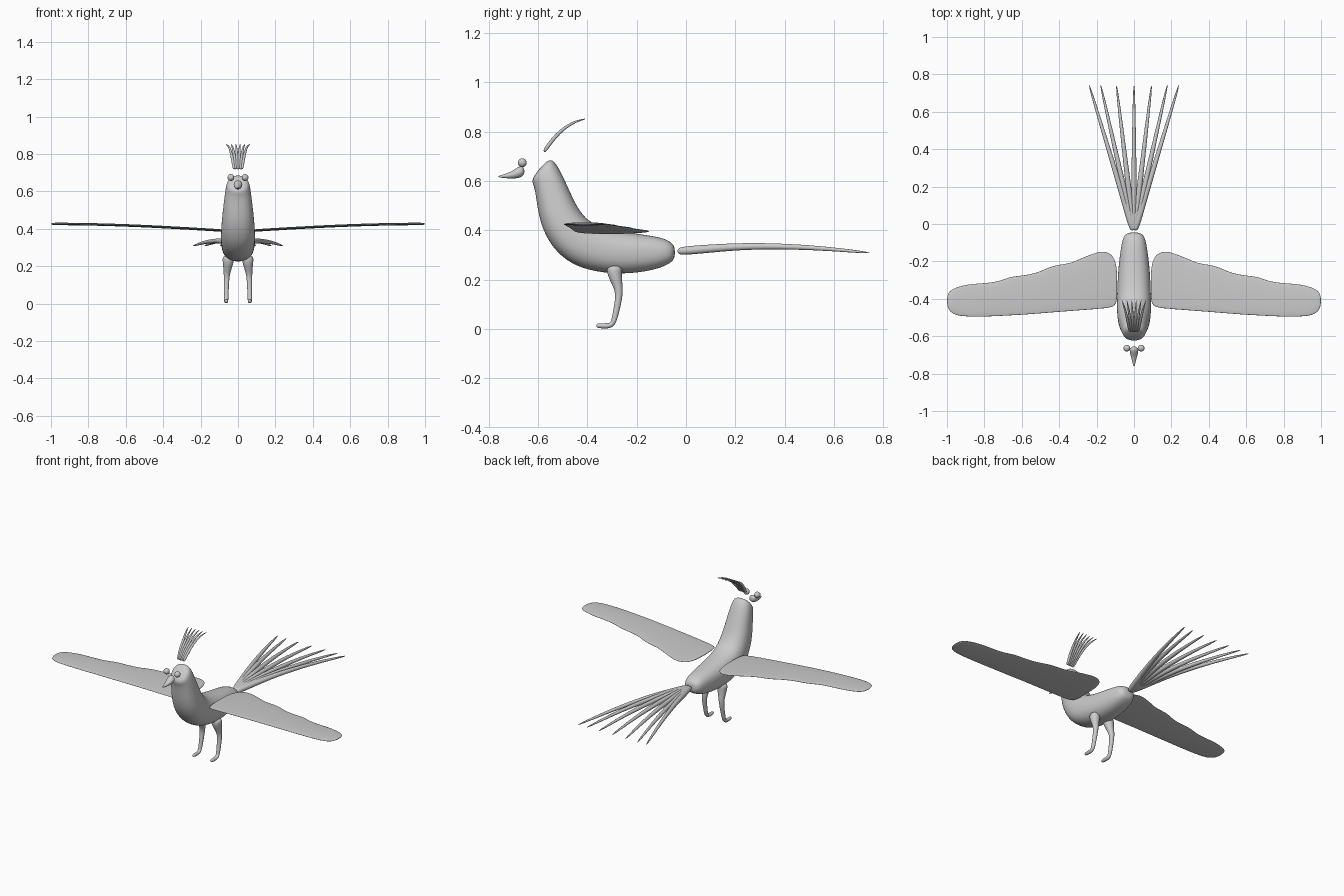
import bpy
import bmesh
import math
from mathutils import Vector

cube = bpy.data.objects.get("Cube")
if cube:
    bpy.data.objects.remove(cube, do_unlink=True)

grey = bpy.data.materials.new("plain grey")
grey.use_nodes = True
colour = (0.6, 0.6, 0.6, 1)
grey.diffuse_color = colour
grey.node_tree.nodes["Principled BSDF"].inputs["Base Color"].default_value = colour


def finish(name, bm, levels):
    bmesh.ops.recalc_face_normals(bm, faces=bm.faces)
    for face in bm.faces:
        face.smooth = True
    mesh = bpy.data.meshes.new(name)
    bm.to_mesh(mesh)
    bm.free()
    mesh.materials.append(grey)
    obj = bpy.data.objects.new(name, mesh)
    bpy.context.collection.objects.link(obj)
    if levels:
        obj.modifiers.new("Smooth", 'SUBSURF').levels = levels
        obj.modifiers["Smooth"].render_levels = levels
    return obj


def loft(name, rings, sides=16, levels=2, power=1.0):
    """Skin a row of elliptical rings, each given as centre and two half axes."""
    bm = bmesh.new()
    loops = []
    for centre, u, v in rings:
        loop = []
        for i in range(sides):
            a = math.tau * i / sides
            c, s = math.cos(a), math.sin(a)
            c = math.copysign(abs(c) ** power, c)
            s = math.copysign(abs(s) ** power, s)
            loop.append(bm.verts.new(Vector(centre) + Vector(u) * c + Vector(v) * s))
        loops.append(loop)
    for a, b in zip(loops, loops[1:]):
        for i in range(sides):
            j = (i + 1) % sides
            bm.faces.new((a[i], a[j], b[j], b[i]))
    bm.faces.new(loops[0])
    bm.faces.new(loops[-1])
    return finish(name, bm, levels)


def tube(name, points, radii, sides=8, levels=2):
    """Tapered tube through points lying close to a vertical front-back plane."""
    pts = [Vector(p) for p in points]
    rings = []
    for i, p in enumerate(pts):
        t = (pts[min(i + 1, len(pts) - 1)] - pts[max(i - 1, 0)]).normalized()
        u = (Vector((1, 0, 0)) - t * t.x).normalized()
        rings.append((p, u * radii[i], t.cross(u) * radii[i]))
    return loft(name, rings, sides, levels)


# Body: front/belly point, back point (y, z) and half width
body = [
    (-.612, .628, -.575, .672, .030),
    (-.628, .598, -.548, .692, .056),
    (-.614, .575, -.522, .668, .066),
    (-.606, .510, -.480, .580, .076),
    (-.590, .420, -.445, .500, .086),
    (-.545, .330, -.405, .445, .092),
    (-.470, .262, -.360, .420, .092),
    (-.370, .230, -.290, .402, .090),
    (-.250, .220, -.200, .387, .084),
    (-.130, .237, -.110, .374, .070),
    (-.068, .262, -.066, .358, .058),
    (-.044, .285, -.044, .335, .034),
]
rings = []
for fy, fz, by, bz, w in body:
    rings.append(((0, (fy + by) / 2, (fz + bz) / 2), (w, 0, 0),
                  (0, (by - fy) / 2, (bz - fz) / 2)))
loft("body", rings, 20, 2, 0.85)

# Beak: y, bottom, top, half width
beak = [(-.762, .615, .621, .003), (-.735, .611, .628, .010),
        (-.705, .609, .640, .018), (-.682, .610, .658, .025),
        (-.665, .616, .662, .023), (-.655, .628, .650, .010)]
loft("beak", [((0, y, (b + t) / 2), (w, 0, 0), (0, 0, (t - b) / 2))
              for y, b, t, w in beak], 12)

# Wing sections: span, leading edge, trailing edge
wing = [
    (.090, -.385, -.270), (.094, -.428, -.215), (.108, -.446, -.170),
    (.140, -.456, -.143), (.180, -.459, -.140), (.220, -.463, -.152),
    (.285, -.467, -.178), (.340, -.471, -.205), (.410, -.476, -.213),
    (.460, -.480, -.228), (.520, -.484, -.258), (.600, -.490, -.272),
    (.665, -.493, -.277), (.720, -.496, -.303), (.800, -.499, -.313),
    (.880, -.499, -.317), (.945, -.494, -.333), (.985, -.474, -.353),
    (1.00, -.435, -.385),
]

for side, label in ((1, "left"), (-1, "right")):
    sections = []
    for x, front, back in wing:
        z = .385 + .041 * math.sin(min(x, 1) * math.pi / 2)
        half = .003 if x in (.090, 1.00) else .007
        sections.append(((side * x, (front + back) / 2, z),
                         (0, (back - front) / 2, 0), (0, 0, half)))
    loft(label + "_wing", sections, 12, 2)

    # Leg bending at the knee and turning forward into the foot
    leg = [(.050, -.290, .260), (.053, -.290, .220), (.058, -.276, .175),
           (.061, -.270, .138), (.062, -.281, .080), (.063, -.293, .026),
           (.063, -.306, .013), (.063, -.335, .012), (.063, -.366, .014)]
    tube(label + "_leg", [(side * x, y, z) for x, y, z in leg],
         [.038, .032, .021, .016, .014, .012, .012, .012, .010])

    bm = bmesh.new()
    bmesh.ops.create_uvsphere(bm, u_segments=24, v_segments=16, radius=.018)
    bmesh.ops.translate(bm, verts=bm.verts, vec=(side * .038, -.664, .674))
    finish(label + "_eye", bm, 0)

# Tail: seven long feathers fanning out from one root
for i, tip in enumerate((-.245, -.182, -.096, 0, .096, .182, .245)):
    path = [(-.034, .315), (-.02, .316), (.10, .326), (.25, .337),
            (.50, .333), (.76, .307)]
    tube(f"tail_feather_{i + 1}",
         [(tip * (.02 + .98 * (y + .034) / .794), y, z) for y, z in path],
         [.010, .020, .018, .015, .011, .005])

# Crest: six slender curved plumes
for i in range(6):
    k = (i - 2.5) / 2.5
    path = [(.020, -.577, .716), (.026, -.553, .752), (.034, -.517, .796),
            (.046, -.462, .838), (.065, -.404, .853)]
    tube(f"crest_feather_{i + 1}", [(x * k, y, z) for x, y, z in path],
         [.008, .009, .008, .006, .002])
